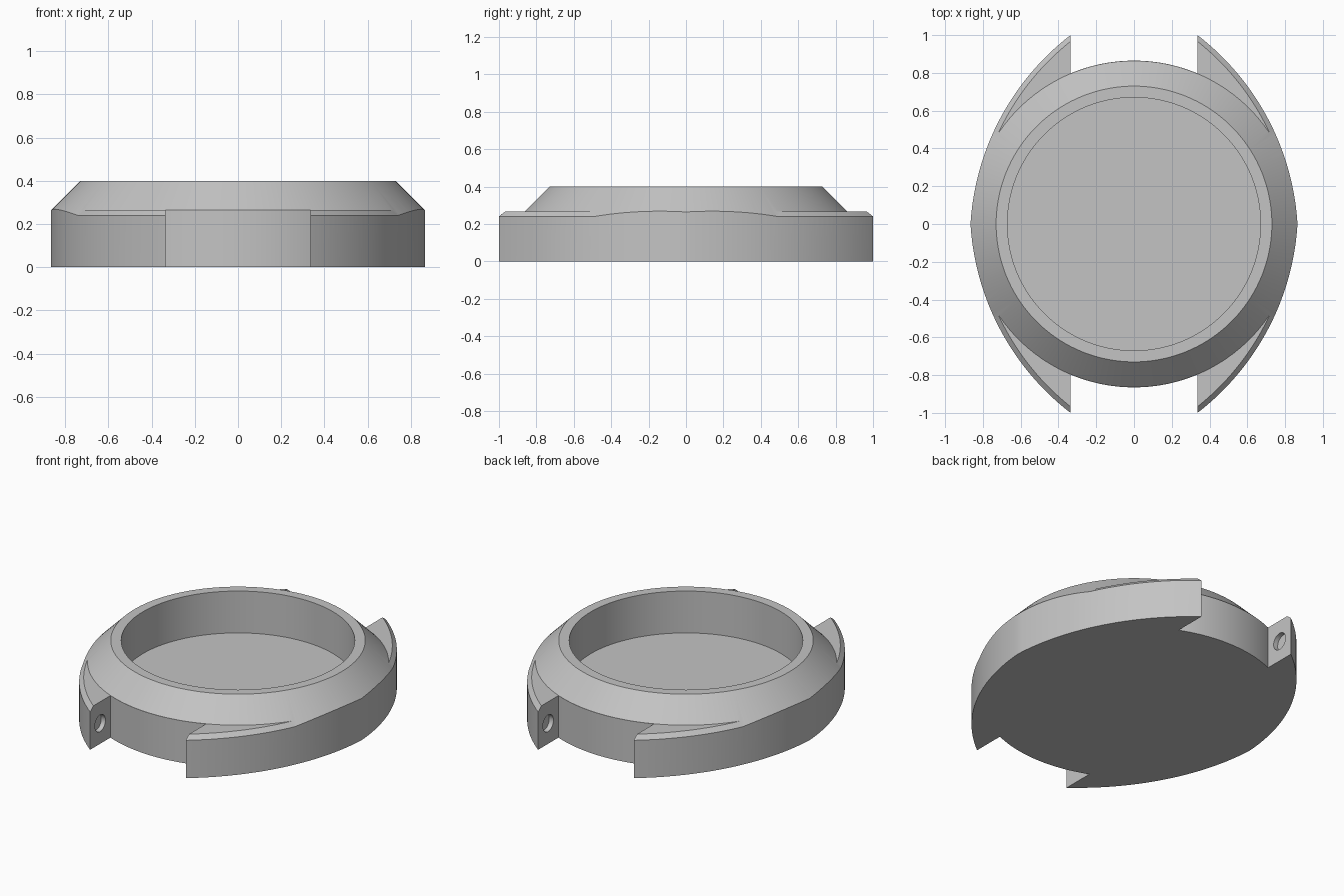
import bpy, bmesh, math
from mathutils import Matrix

cube = bpy.data.objects.get("Cube")
if cube:
    bpy.data.objects.remove(cube, do_unlink=True)

GAP = 0.335          # half width between the lugs
DISC = 0.865         # radius of the round body
FLANK = 1.364        # radius of each flank arc
CX, CY = -0.496, -0.081   # centre of the flank arc in the +x +y quarter

steel = bpy.data.materials.new("steel grey")
steel.use_nodes = True
colour = (0.55, 0.55, 0.55, 1)
steel.diffuse_color = colour
steel.node_tree.nodes["Principled BSDF"].inputs["Base Color"].default_value = colour


def finish(name, bm):
    bmesh.ops.recalc_face_normals(bm, faces=bm.faces)
    mesh = bpy.data.meshes.new(name)
    bm.to_mesh(mesh)
    bm.free()
    mesh.materials.append(steel)
    ob = bpy.data.objects.new(name, mesh)
    bpy.context.collection.objects.link(ob)
    return ob


def loft(name, rings):
    """Closed solid through (outline, z) rings with equal point counts."""
    bm = bmesh.new()
    loops = [[bm.verts.new((x, y, z)) for x, y in pts] for pts, z in rings]
    n = len(loops[0])
    for a, b in zip(loops, loops[1:]):
        for i in range(n):
            j = (i + 1) % n
            bm.faces.new((a[i], a[j], b[j], b[i]))
    bm.faces.new(loops[0][::-1])
    bm.faces.new(loops[-1])
    return finish(name, bm)


def circle(r, n=144):
    return [(r * math.cos(math.tau * i / n), r * math.sin(math.tau * i / n)) for i in range(n)]


def flank_outline(inset, steps=40):
    """Four mirrored arcs meeting in a faint point at each side."""
    r = FLANK - inset
    start = math.asin(-CY / r)
    end = math.acos((0.25 - CX) / r)
    arc = []
    for i in range(steps + 1):
        t = start + (end - start) * i / steps
        arc.append((CX + r * math.cos(t), CY + r * math.sin(t)))
    half = arc + [(-x, y) for x, y in arc[::-1]]
    return half + [(x, -y) for x, y in half[-2:0:-1]]


def boolean(target, other, operation):
    mod = target.modifiers.new(operation.lower(), 'BOOLEAN')
    mod.operation = operation
    mod.solver = 'EXACT'
    mod.object = other
    bpy.context.view_layer.objects.active = target
    bpy.ops.object.modifier_apply(modifier=mod.name)
    bpy.data.objects.remove(other, do_unlink=True)


# Sloping round body, joined to the lug plate with its bevelled rim
case = loft("watch_case", [(circle(1.03), -0.1), (circle(1.03), 0.1), (circle(0.73), 0.4)])
plate = loft("lug_plate", [(flank_outline(-0.1), -0.15), (flank_outline(-0.1), 0.14),
                           (flank_outline(0.026), 0.266)])
boolean(case, plate, 'UNION')

# Trim everything to the curved flanks and flat base
flanks = loft("flank_trim", [(flank_outline(0), 0), (flank_outline(0), 0.7)])
boolean(case, flanks, 'INTERSECT')

# Strap gaps at the front and back
edge = math.acos(GAP / DISC)
arc = [edge + (math.pi - 2 * edge) * i / 40 for i in range(41)]
for side in (1, -1):
    pts = [(DISC * math.cos(t), side * DISC * math.sin(t)) for t in arc]
    pts += [(-GAP, side * 1.3), (GAP, side * 1.3)]
    boolean(case, loft("strap_gap", [(pts, -0.2), (pts, 0.6)]), 'DIFFERENCE')

# Dial pocket
boolean(case, loft("dial_pocket", [(circle(0.67), 0.135), (circle(0.67), 0.6)]), 'DIFFERENCE')

# Shallow strap pin holes in the inner lug faces
for sx in (1, -1):
    for sy in (1, -1):
        pin = loft("pin_hole", [(circle(0.053, 32), -0.03), (circle(0.053, 32), 0.03)])
        pin.data.transform(Matrix.Translation((sx * GAP, sy * 0.9, 0.13))
                           @ Matrix.Rotation(math.pi / 2, 4, 'Y'))
        boolean(case, pin, 'DIFFERENCE')

bpy.ops.object.select_all(action='DESELECT')
case.select_set(True)
bpy.context.view_layer.objects.active = case
bpy.ops.object.shade_smooth_by_angle(angle=math.radians(25))
